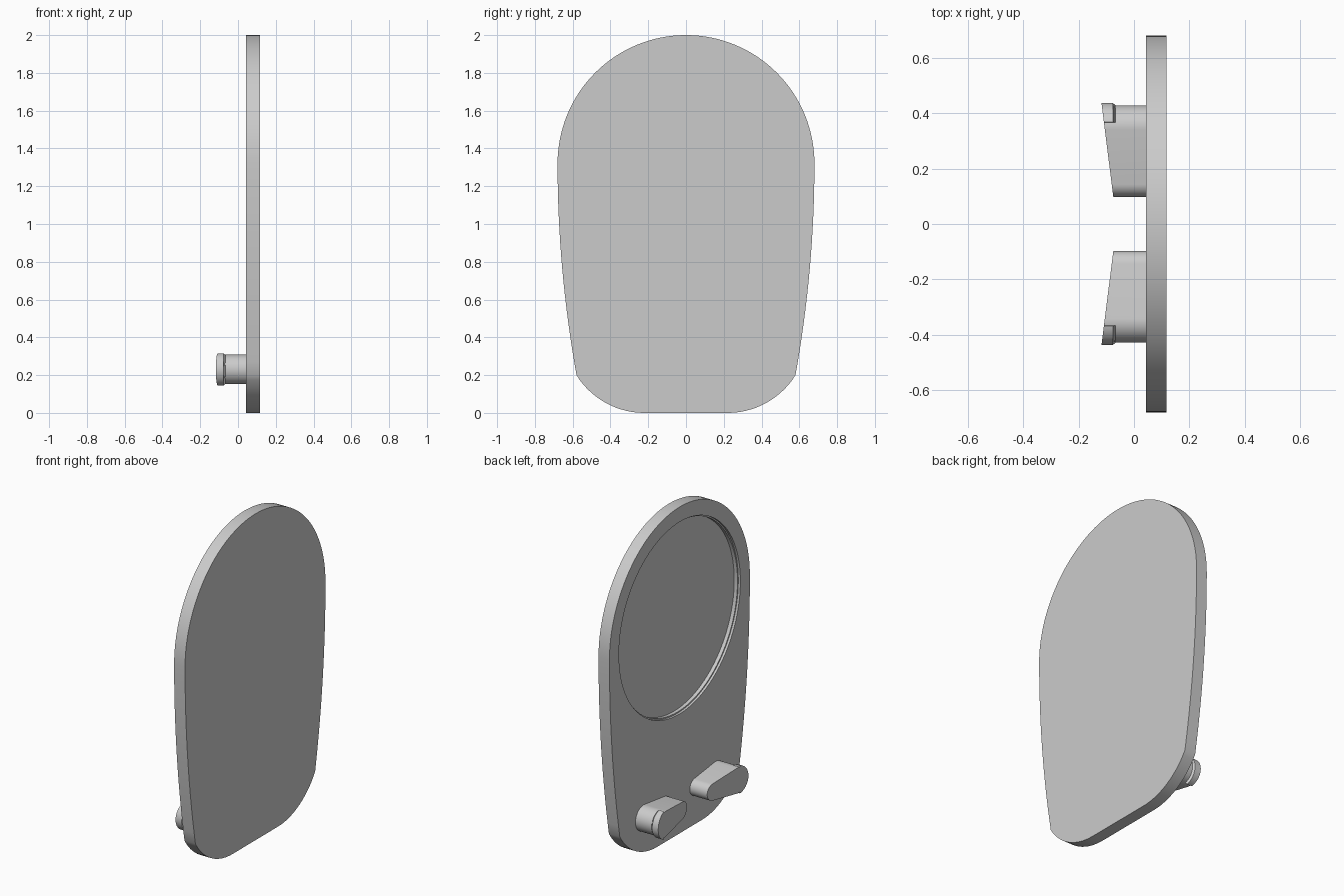
import bpy, bmesh
from math import cos, sin, radians, atan2, asin, sqrt

cube = bpy.data.objects.get("Cube")
if cube:
    bpy.data.objects.remove(cube)

grey = bpy.data.materials.new("plain grey")
grey.use_nodes = True
colour = (0.6, 0.6, 0.6, 1)
grey.diffuse_color = colour
grey.node_tree.nodes["Principled BSDF"].inputs["Base Color"].default_value = colour

INNER_X, OUTER_X = 0.043, 0.117      # the two faces of the plate


def finish(bm, name):
    bmesh.ops.recalc_face_normals(bm, faces=bm.faces)
    me = bpy.data.meshes.new(name)
    bm.to_mesh(me)
    bm.free()
    me.materials.append(grey)
    me.shade_smooth()
    me.set_sharp_from_angle(angle=radians(28))
    obj = bpy.data.objects.new(name, me)
    bpy.context.collection.objects.link(obj)
    return obj


def arc(cy, cz, r, a0, a1, n):
    """Points (y, z) on an arc, angles in degrees."""
    angles = [radians(a0 + (a1 - a0) * i / n) for i in range(n + 1)]
    return [(cy + r * cos(a), cz + r * sin(a)) for a in angles]


def ring(bm, points, xs):
    return [bm.verts.new((x, y, z)) for (y, z), x in zip(points, xs)]


def bridge(bm, a, b):
    for i in range(len(a)):
        j = (i + 1) % len(a)
        bm.faces.new((a[i], a[j], b[j], b[i]))


def loop_edges(bm, verts):
    edges = []
    for i, v in enumerate(verts):
        w = verts[(i + 1) % len(verts)]
        edges.append(bm.edges.get((v, w)) or bm.edges.new((v, w)))
    return edges


# Plate outline: round top, bowed sides, rounded lower corners
half = [(0.68 - 0.08 * (1.32 - z) ** 2, z)
        for z in [0.2 + 1.12 * i / 16 for i in range(16)]]
corner = arc(0.22, 0.424, 0.424, -90, -31.9, 14)[:-1]
right_side = corner + half
top = arc(0, 1.32, 0.68, 0, 180, 64)
outline = right_side + top + [(-y, z) for y, z in reversed(right_side)]

bm = bmesh.new()
back = ring(bm, outline, [OUTER_X] * len(outline))
front = ring(bm, outline, [INNER_X] * len(outline))
bm.faces.new(back)
bridge(bm, back, front)

# Round stepped recess in the inner face
rings = []
for r, depth in ((0.588, 0), (0.588, 0.014), (0.58, 0.014), (0.58, 0.036)):
    pts = arc(0, 1.32, r, 0, 360, 96)[:-1]
    rings.append(ring(bm, pts, [INNER_X + depth] * len(pts)))
for a, b in zip(rings, rings[1:]):
    bridge(bm, a, b)
bm.faces.new(rings[-1])
bmesh.ops.triangle_fill(bm, use_beauty=True, use_dissolve=False, normal=(-1, 0, 0),
                        edges=loop_edges(bm, front) + loop_edges(bm, rings[0]))
finish(bm, "plate")


def prism(name, points, base_xs, side):
    """Solid between base_xs and the slanted tip plane, on one side of y = 0."""
    pts = [(side * y, z) for y, z in points]
    tips = [-0.075 - 0.126 * (y - 0.1) for y, z in points]
    bm = bmesh.new()
    a, b = ring(bm, pts, base_xs), ring(bm, pts, tips)
    bm.faces.new(a)
    bm.faces.new(b)
    bridge(bm, a, b)
    return finish(bm, name)


# Tapered pegs with a hooked lip round the outer end
PEG_Z, BIG, SMALL, Y_BIG, Y_SMALL = 0.23, 0.078, 0.052, 0.35, 0.15
tilt = 90 + asin((SMALL - BIG) / (Y_BIG - Y_SMALL)) * 57.3
tilt = 180 - tilt
body = (arc(Y_BIG, PEG_Z, BIG, -tilt, tilt, 32)
        + arc(Y_SMALL, PEG_Z, SMALL, tilt, 360 - tilt, 24))
outer = arc(Y_BIG, PEG_Z, 0.087, -78, 78, 24)
inner = arc(Y_BIG, PEG_Z, BIG, 78, -78, 24)

for word, side in (("left", 1), ("right", -1)):
    label = "rear" if side > 0 else "front"
    prism(label + "_peg", body, [INNER_X] * len(body), side)
    prism(label + "_peg_lip", outer + inner,
          [-0.076] * len(outer) + [-0.066] * len(inner), side)
